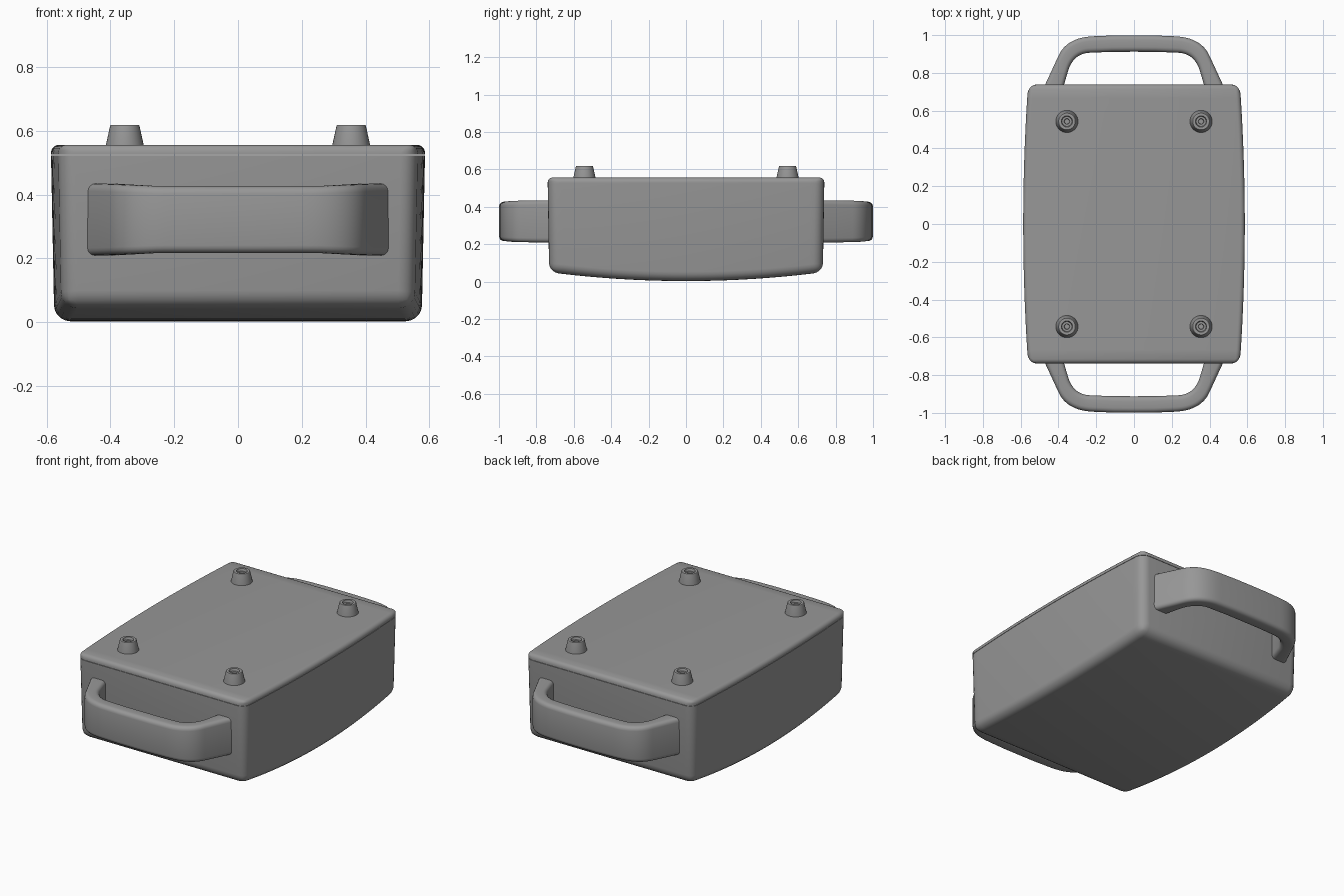
import bpy, bmesh, math
from mathutils import Vector

if "Cube" in bpy.data.objects:
    bpy.data.objects.remove(bpy.data.objects["Cube"])

Y = 0.74        # half length of the case
N = 20          # stations along the curved sides

grey = bpy.data.materials.new("dark_grey")
grey.diffuse_color = (0.31, 0.31, 0.31, 1)
grey.use_nodes = True
grey.node_tree.nodes["Principled BSDF"].inputs["Base Color"].default_value = grey.diffuse_color


def finish(name, bm, bevel=0.0, segments=5, angle=35):
    bmesh.ops.recalc_face_normals(bm, faces=bm.faces)
    me = bpy.data.meshes.new(name)
    bm.to_mesh(me)
    bm.free()
    me.materials.append(grey)
    ob = bpy.data.objects.new(name, me)
    bpy.context.collection.objects.link(ob)
    bpy.ops.object.select_all(action='DESELECT')
    bpy.context.view_layer.objects.active = ob
    ob.select_set(True)
    if bevel:
        m = ob.modifiers.new("Rounding", 'BEVEL')
        m.width, m.segments, m.limit_method = bevel, segments, 'WEIGHT'
        m.use_clamp_overlap = False
        bpy.ops.object.modifier_apply(modifier=m.name)
    bpy.ops.object.shade_smooth_by_angle(angle=math.radians(angle))
    return ob


def tube(bm, rings):
    """Skin four-cornered sections into a closed bar; returns the vertex rings."""
    vs = [[bm.verts.new(p) for p in ring] for ring in rings]
    for a, b in zip(vs, vs[1:]):
        for i in range(4):
            j = (i + 1) % 4
            bm.faces.new((a[i], a[j], b[j], b[i]))
    bm.faces.new(vs[0])
    bm.faces.new(vs[-1][::-1])
    return vs


def weigh(bm, pairs):
    layer = bm.edges.layers.float.new('bevel_weight_edge')
    for a, b, w in pairs:
        bm.edges.get((a, b))[layer] = w


def case_part(name, z_low, z_high, crowned, low_w, high_w):
    # bowed sides, slight draft, optionally crowned underside
    bm = bmesh.new()
    rings = []
    for k in range(N + 1):
        t = -1 + 2 * k / N
        zl = z_low + (0.047 * t * t if crowned else 0)
        ring = []
        for sx, z in ((-1, zl), (1, zl), (1, z_high), (-1, z_high)):
            f = z / 0.555
            x = 0.576 + 0.011 * f - 0.026 * t * t
            ring.append((sx * x, t * (Y - 0.009 + 0.009 * f), z))
        rings.append(ring)
    vs = tube(bm, rings)
    pairs = []
    for a, b in zip(vs, vs[1:]):
        for i in range(4):
            pairs.append((a[i], b[i], low_w if i < 2 else high_w))
    for r in (vs[0], vs[-1]):
        pairs += [(r[0], r[1], low_w), (r[2], r[3], high_w),
                  (r[1], r[2], 1.0), (r[3], r[0], 1.0)]
    weigh(bm, pairs)
    return finish(name, bm, 0.05)


def half_path(start, a, ctrl, b, mid):
    # straight leg, rounded corner, gently bowed grip
    start, a, ctrl, b, mid = (Vector(p) for p in (start, a, ctrl, b, mid))
    pts = [start, start.lerp(a, 0.5)]
    for i in range(13):
        t = i / 12
        pts.append(a.lerp(ctrl, t).lerp(ctrl.lerp(b, t), t))
    return pts + [b.lerp(mid, 0.5) + Vector((0, 0.002)), mid]


def handle(name, sy):
    outer = half_path((0.481, 0.715), (0.40, 0.89), (0.355, 0.99), (0.21, 0.994), (0, 0.999))
    inner = half_path((0.377, 0.715), (0.346, 0.82), (0.315, 0.905), (0.23, 0.907), (0, 0.912))

    def both(p):
        return p + [Vector((-q.x, q.y)) for q in p[-2::-1]]
    rings = []
    for o, i in zip(both(outer), both(inner)):
        h = 0.105 + 0.008 * min(1, max(0, (abs(o.x) - 0.25) / 0.2))
        zc = 0.322
        rings.append([(p.x, sy * p.y, zc + s * h)
                      for p, s in ((o, -1), (o, 1), (i, 1), (i, -1))])
    bm = bmesh.new()
    vs = tube(bm, rings)
    weigh(bm, [(a[i], b[i], 1.0) for a, b in zip(vs, vs[1:]) for i in range(4)])
    return finish(name, bm, 0.024, 4, 40)


def foot(name, x, y):
    # tapered foot with a stepped countersunk hole
    profile = [(0.059, 0.545), (0.059, 0.557), (0.046, 0.616), (0.044, 0.618),
               (0.030, 0.618), (0.026, 0.604), (0.015, 0.604), (0.013, 0.592), (0, 0.592)]
    bm = bmesh.new()
    vs = [bm.verts.new((r, 0, z)) for r, z in profile]
    es = [bm.edges.new(p) for p in zip(vs, vs[1:])]
    bmesh.ops.spin(bm, geom=vs + es, cent=(0, 0, 0), axis=(0, 0, 1),
                   angle=2 * math.pi, steps=32)
    bmesh.ops.remove_doubles(bm, verts=bm.verts, dist=1e-5)
    bmesh.ops.translate(bm, verts=bm.verts, vec=(x, y, 0))
    return finish(name, bm, angle=30)


# Case: lower shell and thin cover plate separated by a fine seam
case_part("case_shell", 0.003, 0.5235, True, 1.0, 0.0)
case_part("cover_plate", 0.5255, 0.556, False, 0.0, 0.5)

# Carrying handles at both ends
handle("front_handle", -1)
handle("back_handle", 1)

# Four feet on the cover plate
for sy, end in ((-1, "front"), (1, "back")):
    for sx, side in ((-1, "left"), (1, "right")):
        foot(f"{end}_{side}_foot", sx * 0.355, sy * 0.543)
